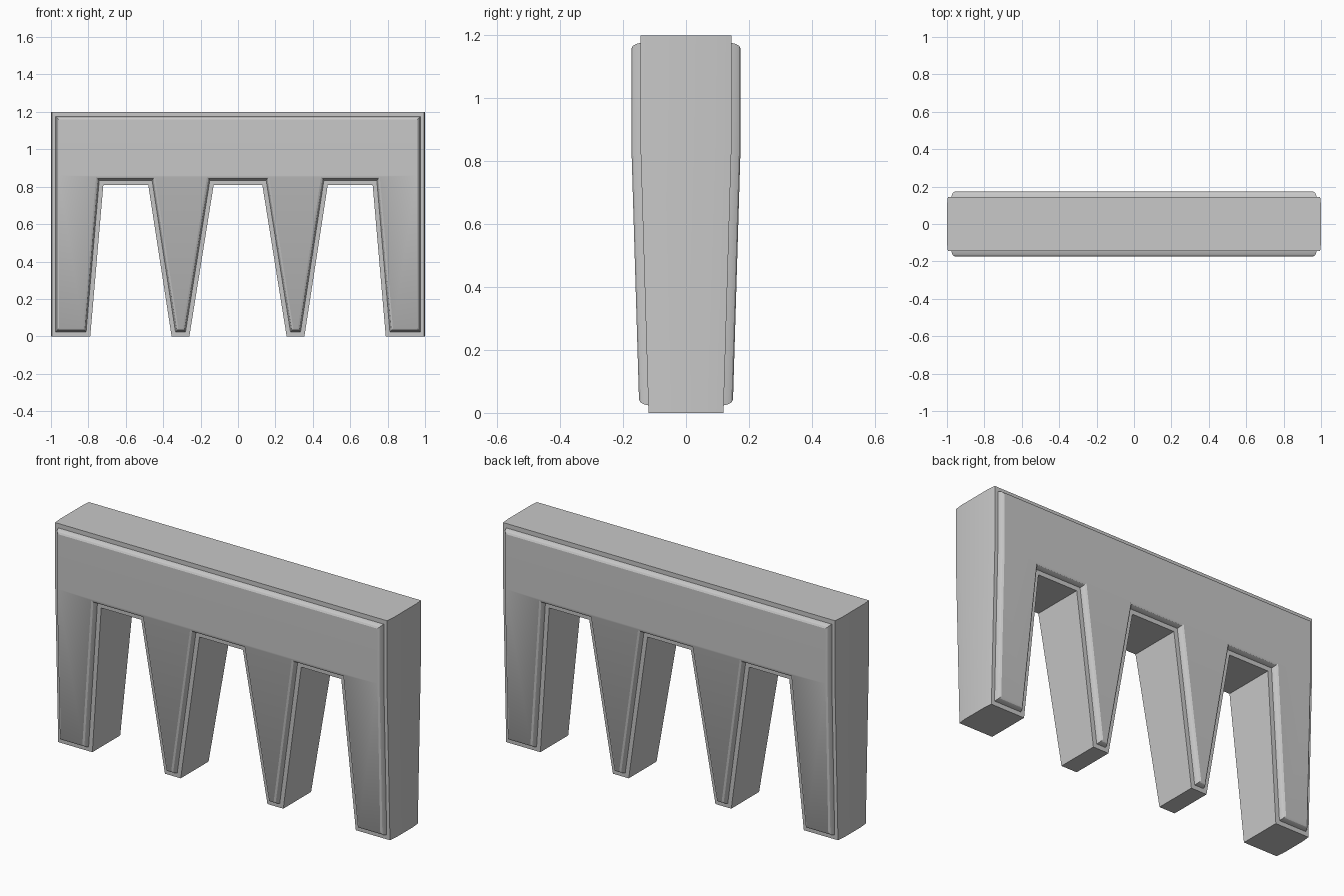
import bpy, bmesh
from mathutils import Vector

cube = bpy.data.objects.get("Cube")
if cube:
    bpy.data.objects.remove(cube, do_unlink=True)

grey = bpy.data.materials.new("stone grey")
grey.use_nodes = True
colour = (0.58, 0.58, 0.58, 1)
grey.diffuse_color = colour
grey.node_tree.nodes["Principled BSDF"].inputs["Base Color"].default_value = colour

# Outline in x and z: a top beam on two wide outer legs and two pointed inner legs
half = [(1, 1.2), (1, 0), (.79, 0), (.72, .81), (.48, .81), (.355, 0), (.26, 0), (.13, .81)]
outline = [Vector(p) for p in half] + [Vector((-x, z)) for x, z in reversed(half)]


def inset(points, d):
    """Move every edge of a clockwise outline inward by d, with mitred corners."""
    result = []
    for i, p in enumerate(points):
        a = (p - points[i - 1]).normalized()
        b = (points[(i + 1) % len(points)] - p).normalized()
        n1, n2 = Vector((a.y, -a.x)), Vector((b.y, -b.x))
        result.append(p + (n1 + n2) * d / (1 + n1.dot(n2)))
    return result


# Rings from the middle of the thickness out to the raised panel: inset, half depth
CORE = 0.10
profile = [(0, CORE), (0, .145), (.024, .145), (.027, .158), (.033, .169), (.042, .174)]
rings = [(d, -y) for d, y in reversed(profile)] + profile
KINK, SLOPE = 0.86, 0.03

bm = bmesh.new()
loops = []
for d, y in rings:
    loop = []
    for p in inset(outline, d):
        # the outer ends are slightly crowned across the thickness
        x = p.x if abs(y) <= CORE else max(-.995, min(.995, p.x))
        loop.append(bm.verts.new((x, y, p.y)))
    loops.append(loop)
for a, b in zip(loops, loops[1:]):
    for i in range(len(a)):
        bm.faces.new((a[i - 1], a[i], b[i], b[i - 1]))
bm.faces.new(loops[0])
bm.faces.new(loops[-1])

# The legs thin out toward the ground below the beam
bmesh.ops.bisect_plane(bm, geom=bm.verts[:] + bm.edges[:] + bm.faces[:], dist=1e-5,
                       plane_co=(0, 0, KINK), plane_no=(0, 0, 1))
for v in bm.verts:
    thin = SLOPE * max(0, KINK - v.co.z)
    v.co.y -= thin if v.co.y > 0 else -thin
bmesh.ops.recalc_face_normals(bm, faces=bm.faces[:])

mesh = bpy.data.meshes.new("four_legged_wall")
bm.to_mesh(mesh)
bm.free()
mesh.materials.append(grey)
wall = bpy.data.objects.new("four_legged_wall", mesh)
bpy.context.collection.objects.link(wall)
bpy.ops.object.select_all(action="DESELECT")
wall.select_set(True)
bpy.context.view_layer.objects.active = wall
bpy.ops.object.shade_smooth_by_angle(angle=0.5)
